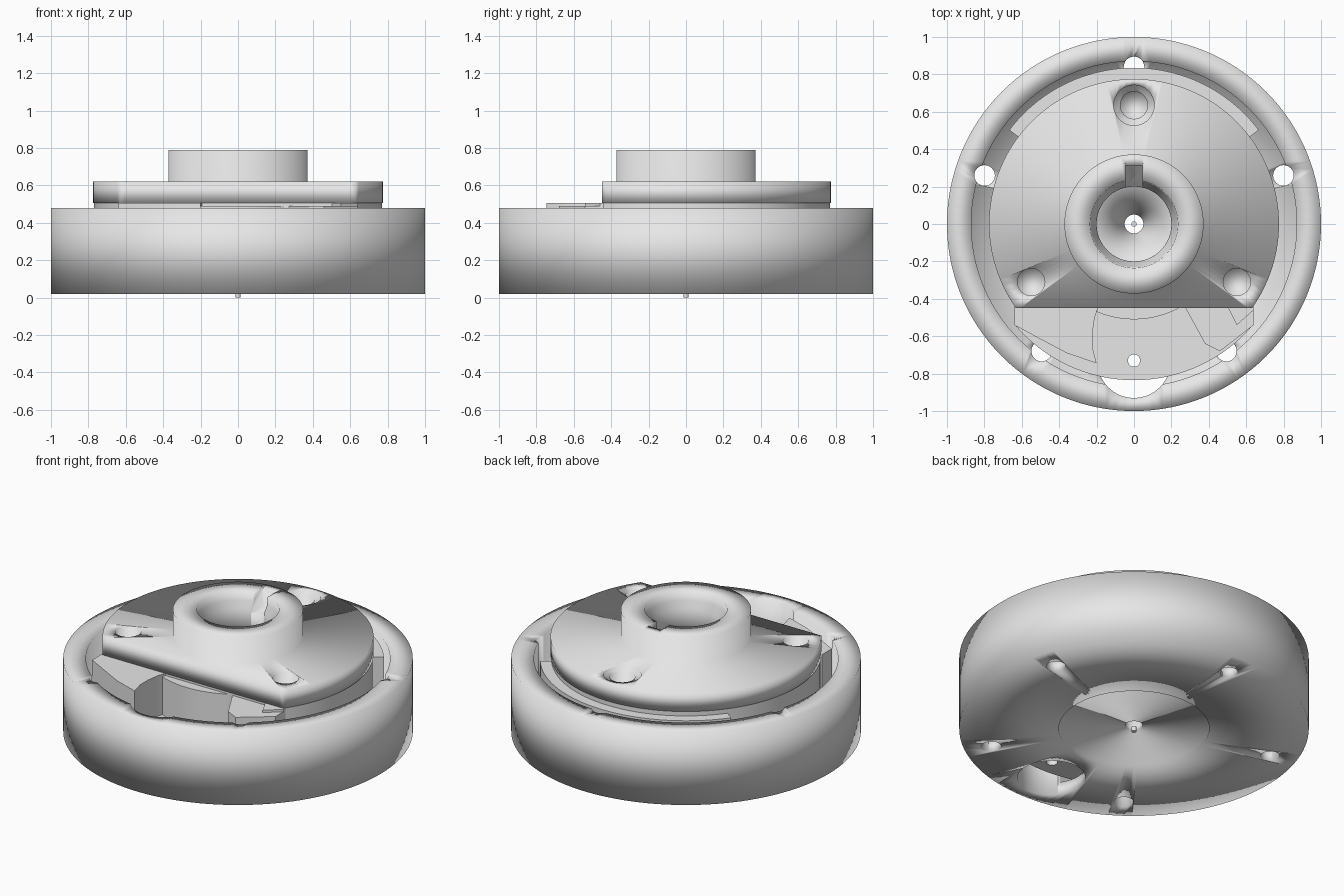
import bpy, bmesh, math

if "Cube" in bpy.data.objects:
    bpy.data.objects.remove(bpy.data.objects["Cube"])

metal = bpy.data.materials.new("light_grey_metal")
metal.diffuse_color = (0.8, 0.8, 0.8, 1)
metal.use_nodes = True
metal.node_tree.nodes["Principled BSDF"].inputs["Base Color"].default_value = metal.diffuse_color


def finish(name, bm):
    bmesh.ops.remove_doubles(bm, verts=bm.verts, dist=1e-5)
    bmesh.ops.recalc_face_normals(bm, faces=bm.faces)
    me = bpy.data.meshes.new(name)
    bm.to_mesh(me)
    bm.free()
    me.materials.append(metal)
    ob = bpy.data.objects.new(name, me)
    bpy.context.collection.objects.link(ob)
    return ob


def lathe(name, profile, n=128):
    """Closed (radius, height) profile turned about z."""
    bm = bmesh.new()
    rings = [[bm.verts.new((r * math.cos(i * math.tau / n), r * math.sin(i * math.tau / n), z))
              for i in range(n)] for r, z in profile]
    for a, b in zip(rings, rings[1:] + rings[:1]):
        for i in range(n):
            j = (i + 1) % n
            bm.faces.new((a[i], a[j], b[j], b[i]))
    return finish(name, bm)


def prism(name, points, z0, z1):
    bm = bmesh.new()
    low = [bm.verts.new((x, y, z0)) for x, y in points]
    top = [bm.verts.new((x, y, z1)) for x, y in points]
    bm.faces.new(low[::-1])
    bm.faces.new(top)
    for i in range(len(points)):
        j = (i + 1) % len(points)
        bm.faces.new((low[i], low[j], top[j], top[i]))
    return finish(name, bm)


def circle(x, y, r, n=32):
    return [(x + r * math.cos(i * math.tau / n), y + r * math.sin(i * math.tau / n)) for i in range(n)]


def arc(r, a0, a1, n):
    return [(r * math.cos(math.radians(a0 + (a1 - a0) * i / n)),
             r * math.sin(math.radians(a0 + (a1 - a0) * i / n))) for i in range(n + 1)]


def cut(ob, points, z0, z1):
    tool = prism(ob.name + "_cutter", points, z0, z1)
    mod = ob.modifiers.new("cut", 'BOOLEAN')
    mod.operation, mod.solver, mod.object = 'DIFFERENCE', 'EXACT', tool
    bpy.context.view_layer.objects.active = ob
    bpy.ops.object.modifier_apply(modifier=mod.name)
    bpy.data.objects.remove(tool, do_unlink=True)


# Flywheel cup with a tapered centre seat and shallow recess underneath
flywheel = lathe("flywheel_cup", [
    (0.05, 0.04), (0.43, 0.04), (0.43, 0.02), (1.0, 0.02), (1.0, 0.48),
    (0.87, 0.48), (0.87, 0.10), (0.30, 0.10), (0.22, 0.30), (0.20, 0.30), (0.05, 0.07)])
# Five holes at the wall and one large front opening
for k in range(5):
    a = math.radians(90 + 72 * k)
    cut(flywheel, circle(0.84 * math.cos(a), 0.84 * math.sin(a), 0.055), -0.1, 0.6)
cut(flywheel, circle(0, -0.735, 0.195, 64), -0.1, 0.6)

# Stator base plate with wider front and back poles
outline = (arc(0.77, -40, 37, 24) + arc(0.835, 37, 143, 32)
           + arc(0.77, 143, 220, 24) + arc(0.835, 220, 320, 32))
base = prism("stator_base", outline, 0.12, 0.25)
cut(base, circle(0, -0.73, 0.033), 0, 0.4)

# Stator body behind the front pocket, with a wider pole at the back
edge = math.degrees(math.asin(0.45 / 0.775))
body = prism("stator_body", arc(0.77, -35.5, 215.5, 112), 0.25, 0.505)
pole = prism("back_pole", arc(0.835, 37, 143, 48) + arc(0.70, 143, 37, 48), 0.25, 0.475)
core = prism("stator_core", circle(0, 0, 0.51, 96), 0.25, 0.49)

# Front pocket blocks
prism("left_pocket_block", [(-0.64, -0.44), (-0.64, -0.54), (-0.53, -0.60), (-0.36, -0.69),
                            (-0.20, -0.745), (-0.222, -0.66), (-0.222, -0.58), (-0.21, -0.50),
                            (-0.19, -0.44)], 0.25, 0.505)
prism("right_pocket_block", [(0.27, -0.44), (0.38, -0.64), (0.46, -0.68), (0.64, -0.54),
                             (0.64, -0.44)], 0.25, 0.49)
prism("right_wedge", [(0.50, -0.44), (0.55, -0.54), (0.64, -0.46), (0.64, -0.44)], 0.48, 0.505)

# Top plate and raised hub turned as one, with a stepped bore
hub_plate = lathe("hub_plate", [
    (0.20, 0.505), (0.775, 0.505), (0.775, 0.62), (0.372, 0.62), (0.372, 0.79),
    (0.235, 0.79), (0.23, 0.74), (0.20, 0.70)])
# Straight front edge, bolt holes and keyway
cut(hub_plate, [(-1, -1), (1, -1), (1, -0.45), (-1, -0.45)], 0.3, 0.9)
for x, y in ((0, 0.635), (-0.55, -0.31), (0.55, -0.31)):
    cut(hub_plate, circle(x, y, 0.073), 0.53, 0.7)
cut(hub_plate, circle(0, 0.635, 0.108), 0.605, 0.7)
cut(hub_plate, [(-0.045, 0.1), (0.045, 0.1), (0.045, 0.31), (-0.045, 0.31)], 0.68, 0.9)

# Shaft bore through the stator parts
for part in (base, body, core):
    cut(part, circle(0, 0, 0.20, 64), 0, 0.9)

# Small centre pin under the cup
prism("centre_pin", circle(0, 0, 0.014, 12), 0.0, 0.03)

# Soft shading flows over the edges of the turned parts
for ob in bpy.context.collection.objects:
    if ob.name in ("flywheel_cup", "hub_plate"):
        for p in ob.data.polygons:
            p.use_smooth = True
        continue
    bpy.ops.object.select_all(action='DESELECT')
    ob.select_set(True)
    bpy.context.view_layer.objects.active = ob
    bpy.ops.object.shade_smooth_by_angle(angle=math.radians(30))
